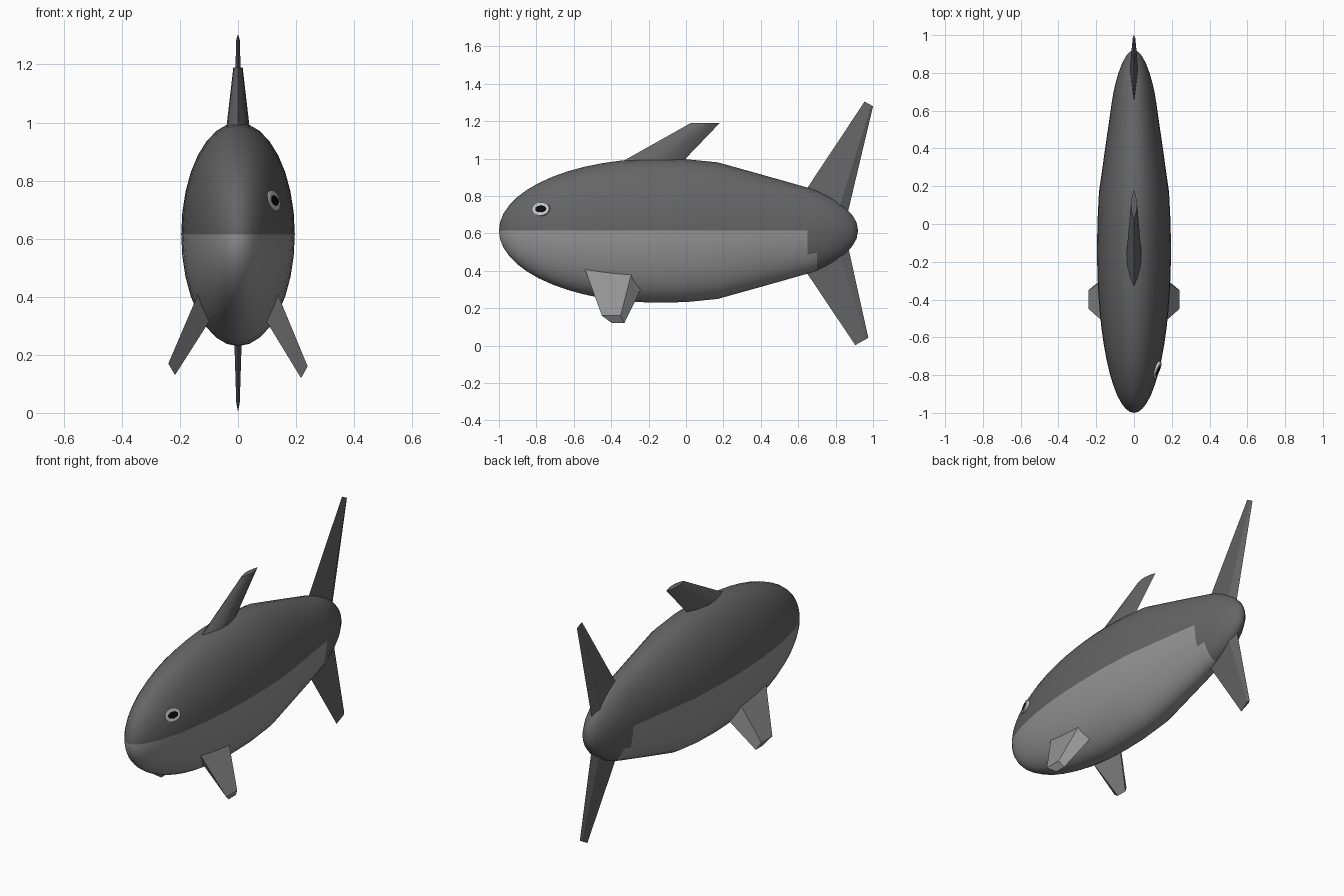
import bpy, bmesh, math
from mathutils import Vector

if "Cube" in bpy.data.objects:
    bpy.data.objects.remove(bpy.data.objects["Cube"])

ZC = 0.615      # height of the body axis
SEG = 32


def material(name, v):
    m = bpy.data.materials.new(name)
    m.diffuse_color = (v, v, v, 1)
    m.use_nodes = True
    m.node_tree.nodes["Principled BSDF"].inputs["Base Color"].default_value = m.diffuse_color
    return m


DARK = material("dark_grey", 0.13)
LIGHT = material("light_grey", 0.30)
WHITE = material("eye_white", 0.70)
BLACK = material("pupil_black", 0.004)


def finish(name, bm, mats, smooth=None):
    bmesh.ops.recalc_face_normals(bm, faces=bm.faces)
    me = bpy.data.meshes.new(name)
    bm.to_mesh(me)
    bm.free()
    ob = bpy.data.objects.new(name, me)
    bpy.context.collection.objects.link(ob)
    for m in mats:
        me.materials.append(m)
    if smooth:
        bpy.ops.object.select_all(action='DESELECT')
        ob.select_set(True)
        bpy.context.view_layer.objects.active = ob
        bpy.ops.object.shade_smooth_by_angle(angle=math.radians(smooth))
    return ob


def loft(name, rings, mat, smooth=None):
    """Skin matching point loops and cap both ends."""
    bm = bmesh.new()
    loops = [[bm.verts.new(p) for p in r] for r in rings]
    n = len(loops[0])
    for a, b in zip(loops, loops[1:]):
        for i in range(n):
            j = (i + 1) % n
            bm.faces.new((a[i], a[j], b[j], b[i]))
    bm.faces.new(loops[0])
    bm.faces.new(loops[-1])
    return finish(name, bm, [mat], smooth)


# Body: ellipsoid front, tapering back, rounded end; light belly
stations = []
for k in range(1, 14):
    a = math.pi / 2 * k / 13
    stations.append((-0.15 - 0.85 * math.cos(a), 0.385 * math.sin(a)))
stations += [(0.0, 0.382), (0.17, 0.365), (0.41, 0.298), (0.65, 0.23),
             (0.70, 0.213), (0.75, 0.19), (0.80, 0.162), (0.85, 0.125),
             (0.89, 0.082), (0.912, 0.043)]
bm = bmesh.new()
rings = []
for y, h in stations:
    rings.append([bm.verts.new((0.508 * h * math.cos(t), y, ZC + h * math.sin(t)))
                  for t in (2 * math.pi * i / SEG for i in range(SEG))])
nose = bm.verts.new((0, -1, ZC))
rear = bm.verts.new((0, 0.92, ZC))
for i in range(SEG):
    j = (i + 1) % SEG
    bm.faces.new((nose, rings[0][i], rings[0][j]))
    bm.faces.new((rear, rings[-1][j], rings[-1][i]))
    for a, b in zip(rings, rings[1:]):
        bm.faces.new((a[i], a[j], b[j], b[i]))
for f in bm.faces:
    c = f.calc_center_median()
    limit = 0.65 if c.z > 0.50 else 0.70
    f.material_index = 1 if c.z < ZC and c.y < limit else 0
finish("body", bm, [DARK, LIGHT], 60)


# Vertical fins: lens-shaped sections
def section(y0, y1, z0, z1, w, profile):
    pts = [(t, s) for t, s in profile] + [(t, -s) for t, s in profile[-2:0:-1]]
    return [(s * w, y0 + (y1 - y0) * t, z0 + (z1 - z0) * t) for t, s in pts]


lens = [(0, 0), (0.15, 0.5), (0.35, 0.9), (0.55, 1), (0.8, 0.65), (1, 0)]
loft("dorsal_fin", [section(-0.42, -0.06, 0.94, 0.94, 0.045, lens),
                    section(0.025, 0.18, 1.19, 1.19, 0.016, lens)], DARK, 40)

wedge = [(0, 0), (0.8, 1), (1, 0)]
loft("upper_tail_fin", [section(0.60, 0.86, 0.77, 0.69, 0.024, wedge),
                        section(0.955, 1.0, 1.305, 1.28, 0.006, wedge)], DARK)
loft("lower_tail_fin", [section(0.595, 0.86, 0.465, 0.56, 0.022, wedge),
                        section(0.905, 0.975, 0.003, 0.042, 0.006, wedge)], DARK)

# Side fins, angled down and outward
for side, name in ((1, "right_side_fin"), (-1, "left_side_fin")):
    lift = 0 if side > 0 else 0.01
    root = [(0.12, -0.555, 0.45), (0.12, -0.275, 0.45),
            (0.08, -0.22, 0.345), (0.08, -0.47, 0.345)]
    tip = [(0.24, -0.45, 0.16), (0.24, -0.35, 0.16),
           (0.217, -0.33, 0.12), (0.217, -0.395, 0.12)]
    loft(name, [[(side * x, y, z + (lift if r is tip else 0)) for x, y, z in r]
                for r in (root, tip)], LIGHT)

# Eye on the right side only
normal = Vector((1, -0.42, 0.25)).normalized()
across = Vector((0.42, 1, 0)).normalized()
up = normal.cross(across)
centre = Vector((0.122, -0.775, 0.73))


def disc(name, ry, rz, lo, hi, mat):
    def ring(d, k):
        return [centre + normal * d + across * ry * k * math.cos(t) + up * rz * k * math.sin(t)
                for t in (2 * math.pi * i / 24 for i in range(24))]
    loft(name, [ring(lo, 1), ring(hi - 0.002, 1), ring(hi, 0.92)], mat)


disc("eye_white", 0.048, 0.036, -0.02, 0.006, WHITE)
disc("eye_pupil", 0.031, 0.018, -0.01, 0.008, BLACK)
